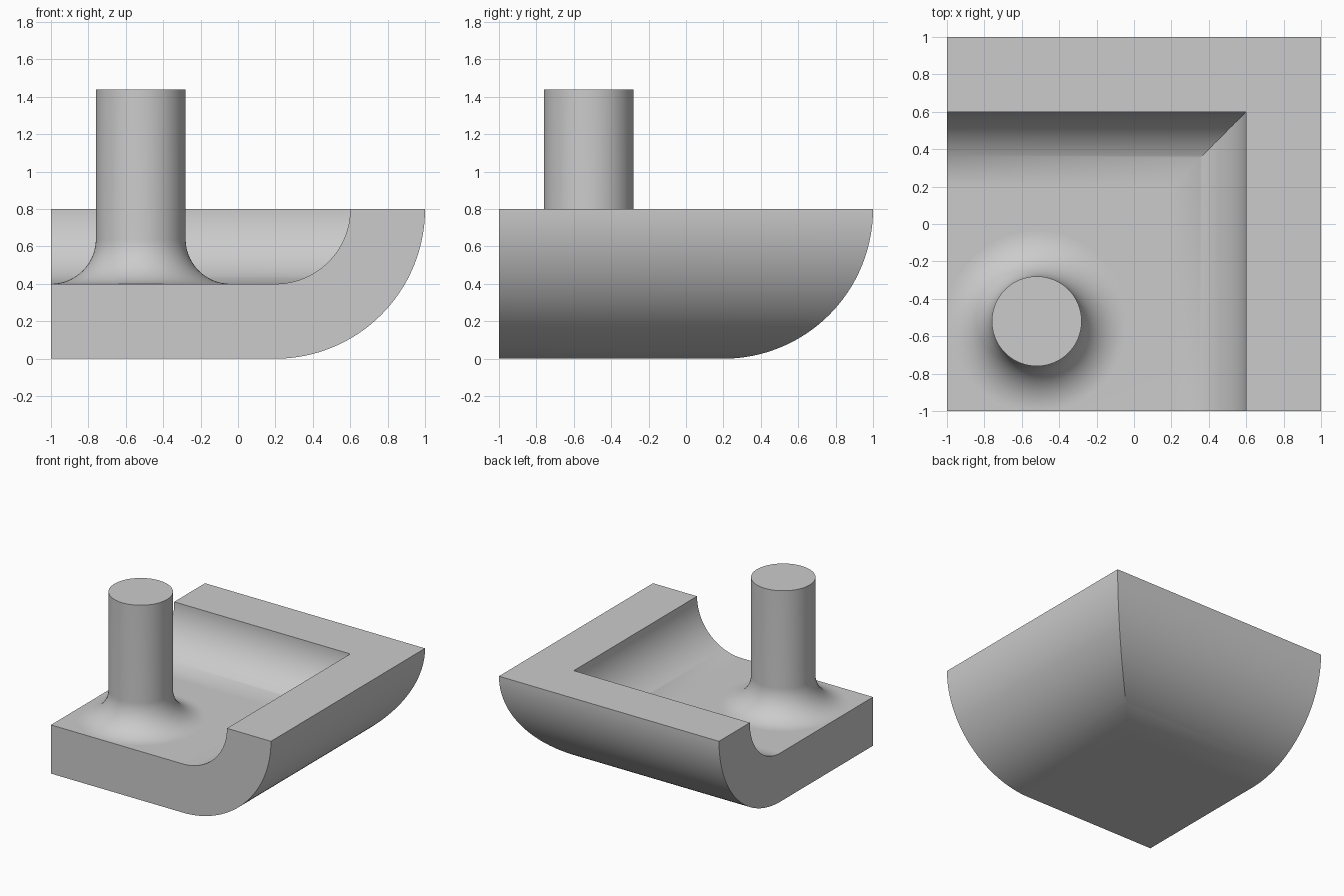
import bpy, bmesh
from math import sin, cos, pi, radians

cube = bpy.data.objects.get("Cube")
if cube:
    bpy.data.objects.remove(cube, do_unlink=True)

grey = bpy.data.materials.new("plain grey")
GREY = (0.6, 0.6, 0.6, 1)
grey.diffuse_color = GREY
grey.use_nodes = True
grey.node_tree.nodes["Principled BSDF"].inputs["Base Color"].default_value = GREY


def finish(name, bm):
    bmesh.ops.remove_doubles(bm, verts=bm.verts, dist=1e-5)
    bmesh.ops.recalc_face_normals(bm, faces=bm.faces)
    mesh = bpy.data.meshes.new(name)
    bm.to_mesh(mesh)
    bm.free()
    mesh.materials.append(grey)
    obj = bpy.data.objects.new(name, mesh)
    bpy.context.collection.objects.link(obj)
    bpy.ops.object.select_all(action="DESELECT")
    obj.select_set(True)
    bpy.context.view_layer.objects.active = obj
    bpy.ops.object.shade_smooth_by_angle(angle=radians(30))
    return obj


def arc(cx, cz, r, a0, a1, n):
    """Points on an arc, angles in degrees."""
    angles = [radians(a0 + (a1 - a0) * i / n) for i in range(n + 1)]
    return [(cx + r * cos(a), cz + r * sin(a)) for a in angles]


# Tray: a curved wall section swept round a mitred corner
def build_tray():
    section = [(-1, 0)]
    section += arc(0.2, 0.8, 0.8, -90, 0, 48)
    section += arc(0.2, 0.8, 0.4, 0, -90, 40)
    section.append((-1, 0.4))
    bm = bmesh.new()
    left = [bm.verts.new((-1, t, z)) for t, z in section]
    corner = [bm.verts.new((t, t, z)) for t, z in section]
    front = [bm.verts.new((t, -1, z)) for t, z in section]
    for i in range(len(section) - 1):
        for a, b in ((left, corner), (corner, front)):
            bm.faces.new((a[i], a[i + 1], b[i + 1], b[i]))
    bm.faces.new(left)
    bm.faces.new(front)
    return finish("corner_tray", bm)


# Post: a cylinder that flares into the tray floor with a fillet
def build_post(x, y, radius, floor, top, sides=96):
    profile = arc(2 * radius, floor + radius, radius, 270, 180, 24)
    profile.append((radius, top))
    bm = bmesh.new()
    rings = []
    for r, z in profile:
        rings.append([bm.verts.new((x + r * cos(2 * pi * k / sides),
                                    y + r * sin(2 * pi * k / sides), z))
                      for k in range(sides)])
    for low, high in zip(rings, rings[1:]):
        for k in range(sides):
            j = (k + 1) % sides
            bm.faces.new((low[k], low[j], high[j], high[k]))
    bm.faces.new(rings[-1])
    return finish("filleted_post", bm)


build_tray()
build_post(-0.52, -0.52, 0.24, 0.4, 1.44)
